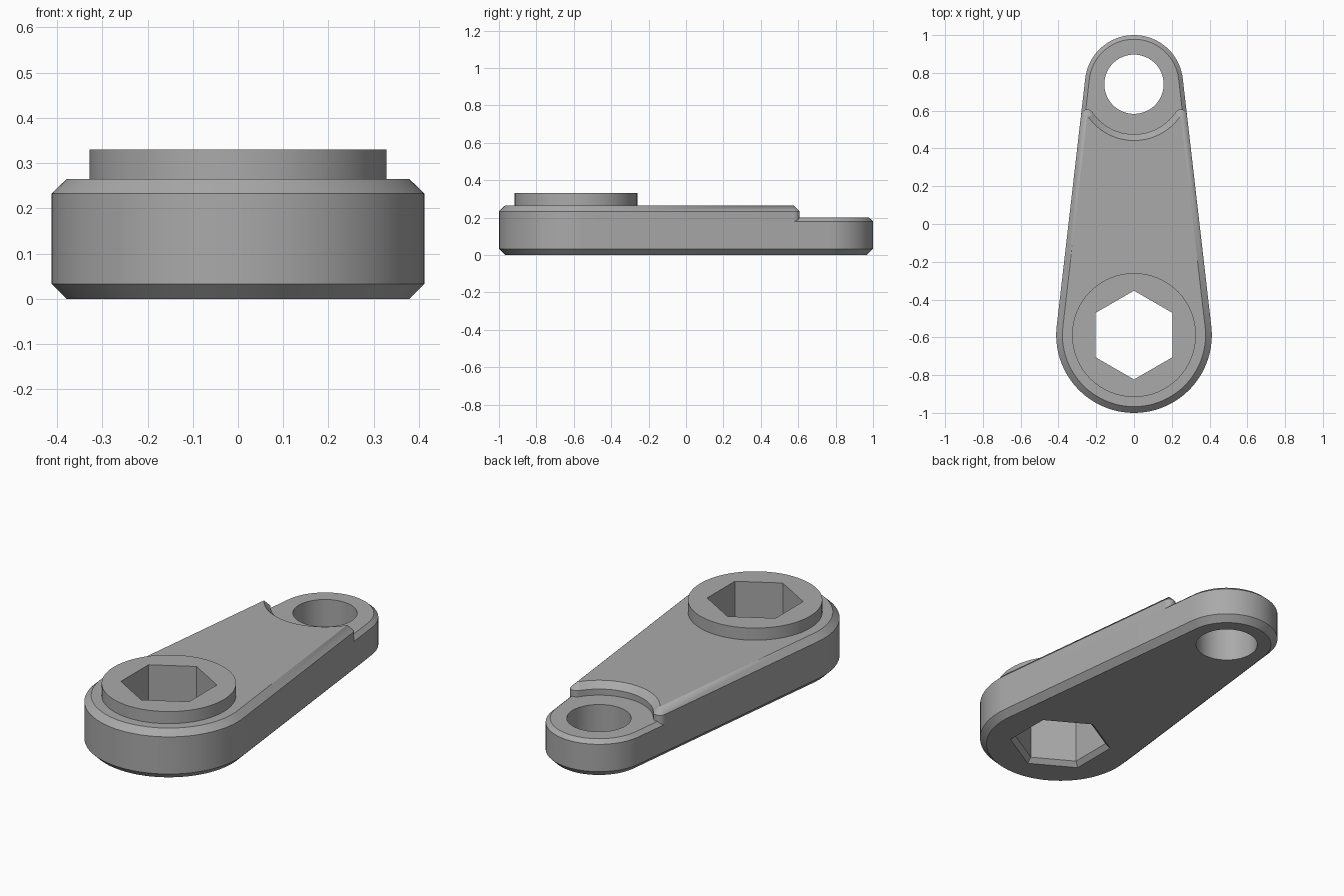
import bpy, bmesh
from math import sin, cos, asin, acos, pi

if "Cube" in bpy.data.objects:
    bpy.data.objects.remove(bpy.data.objects["Cube"], do_unlink=True)

BIG_Y, BIG_R = -0.588, 0.412
END_Y, END_R = 0.74, 0.26
BEVEL = 0.033
POCKET_R = 0.265
TILT = asin((BIG_R - END_R) / (END_Y - BIG_Y))

grey = bpy.data.materials.new("plain grey")
grey.use_nodes = True
COLOUR = (0.4, 0.4, 0.4, 1)
grey.diffuse_color = COLOUR
grey.node_tree.nodes["Principled BSDF"].inputs["Base Color"].default_value = COLOUR


def arc(cx, cy, r, start, end, steps):
    angles = [start + (end - start) * k / steps for k in range(steps + 1)]
    return [(cx + r * cos(t), cy + r * sin(t)) for t in angles]


def circle(y, r, steps=64, turn=0):
    return arc(0, y, r, turn, turn + 2 * pi, steps)[:-1]


def big_arc(inset):
    return arc(0, BIG_Y, BIG_R - inset, pi - TILT, 2 * pi + TILT, 48)


def arm_outline(inset):
    return big_arc(inset) + arc(0, END_Y, END_R - inset, TILT, pi - TILT, 40)


def deck_outline(inset):
    # Rounded horns either side of a concave arc around the small end
    ridge = POCKET_R + BEVEL
    t = TILT - acos((END_R - BEVEL) / ridge)
    hx, hy = ridge * cos(t), END_Y + ridge * sin(t)
    r = BEVEL - inset
    return (big_arc(inset)
            + arc(hx, hy, r, TILT, pi + t, 10)
            + arc(0, END_Y, POCKET_R + inset, t, -pi - t, 40)[1:-1]
            + arc(-hx, hy, r, -t, pi - TILT, 10))


def loft(name, layers):
    """Skin equal-length outlines stacked in z and cap both ends."""
    bm = bmesh.new()
    rings = [[bm.verts.new((x, y, z)) for x, y in pts] for z, pts in layers]
    n = len(rings[0])
    for low, high in zip(rings, rings[1:]):
        for k in range(n):
            j = (k + 1) % n
            bm.faces.new((low[k], low[j], high[j], high[k]))
    bm.faces.new(rings[0][::-1])
    bm.faces.new(rings[-1])
    bmesh.ops.remove_doubles(bm, verts=bm.verts, dist=0.00005)
    bmesh.ops.recalc_face_normals(bm, faces=bm.faces)
    mesh = bpy.data.meshes.new(name)
    bm.to_mesh(mesh)
    bm.free()
    mesh.materials.append(grey)
    obj = bpy.data.objects.new(name, mesh)
    bpy.context.collection.objects.link(obj)
    return obj


# Solid parts: full-length arm, raised deck, round boss
arm = loft("arm_base", [(0, arm_outline(BEVEL)), (BEVEL, arm_outline(0)),
                        (0.18, arm_outline(0)), (0.2, arm_outline(0.022))])
deck = loft("raised_deck", [(0.18, deck_outline(0)), (0.233, deck_outline(0)),
                            (0.265, deck_outline(BEVEL))])
boss = loft("round_boss", [(0.265, circle(BIG_Y, 0.328)), (0.33, circle(BIG_Y, 0.328))])


# Cutters: hexagonal socket flared at the bottom, and the round eye
def hexagon(r):
    return circle(BIG_Y, r, 6, pi / 2)


socket = loft("socket_cutter", [(-0.01, hexagon(0.27)), (0.025, hexagon(0.235)),
                                (0.4, hexagon(0.235))])
eye = loft("eye_cutter", [(-0.1, circle(END_Y, 0.157)), (0.4, circle(END_Y, 0.157))])

for part, cutters in ((arm, (socket, eye)), (deck, (socket,)), (boss, (socket,))):
    bpy.ops.object.select_all(action="DESELECT")
    bpy.context.view_layer.objects.active = part
    part.select_set(True)
    for cutter in cutters:
        mod = part.modifiers.new("cut", "BOOLEAN")
        mod.operation = "DIFFERENCE"
        mod.solver = "EXACT"
        mod.object = cutter
        bpy.ops.object.modifier_apply(modifier=mod.name)
    bpy.ops.object.shade_smooth_by_angle(angle=pi / 7)

for cutter in (socket, eye):
    bpy.data.objects.remove(cutter, do_unlink=True)
